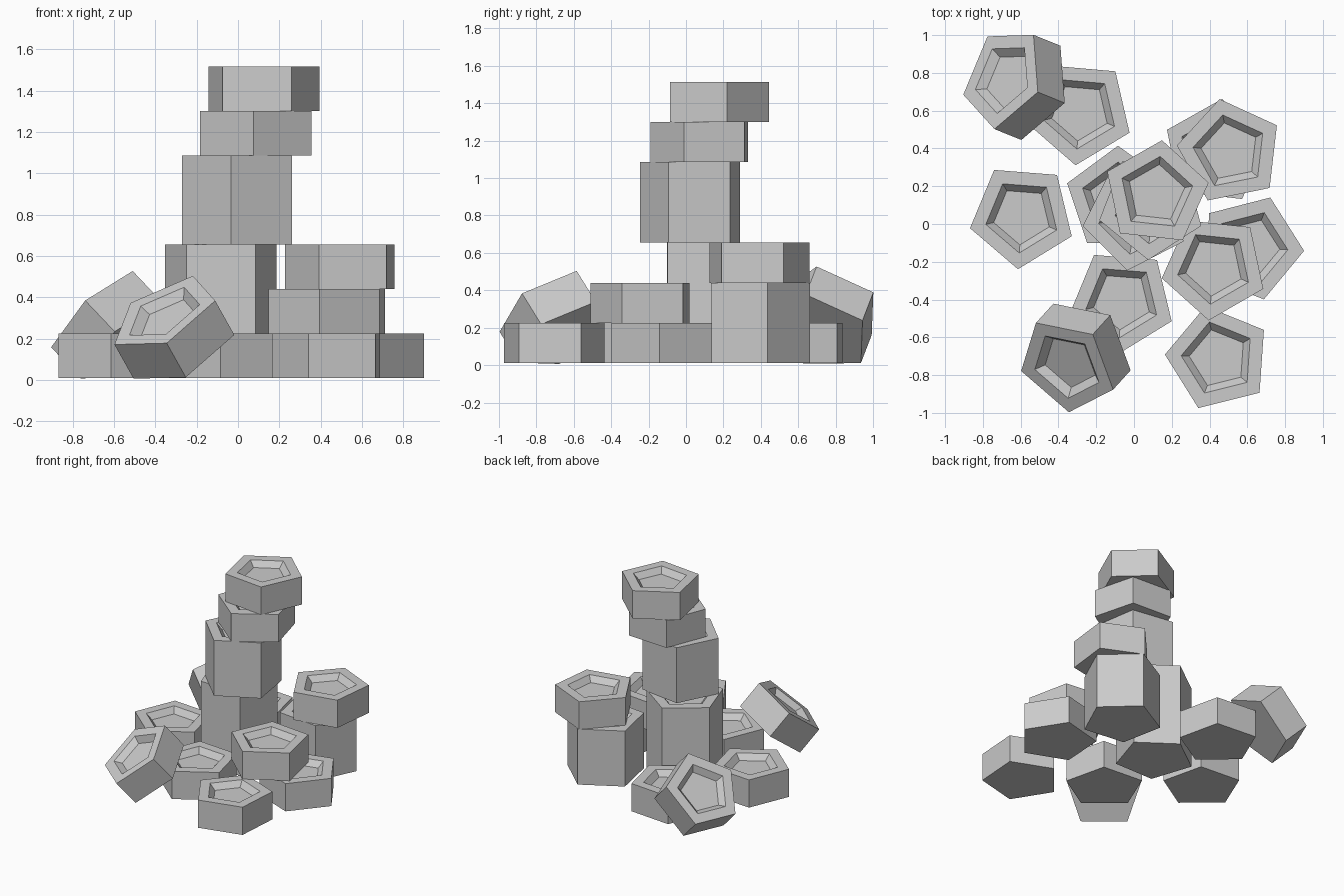
import bpy
import bmesh
import math
from mathutils import Vector, Matrix

cube = bpy.data.objects.get("Cube")
if cube:
    bpy.data.objects.remove(cube, do_unlink=True)

SIDES = 5
RADIUS = 0.284        # outer corner radius
RIM, FLOOR = 0.198, 0.155   # corner radii of the recess
DEPTH = 0.043         # depth of the recess
UNIT = 0.215          # height of one storey
BASE = 0.01           # height of the lowest storey

stone = bpy.data.materials.new("grey_stone")
stone.use_nodes = True
grey = (0.6, 0.6, 0.6, 1)
stone.diffuse_color = grey
stone.node_tree.nodes["Principled BSDF"].inputs["Base Color"].default_value = grey


def block(name, top, storeys, corner, normal=(0, 0, 1)):
    """Five-sided block hanging below its top centre, with a tapered recess."""
    bm = bmesh.new()

    def ring(radius, z):
        turns = [math.tau * i / SIDES for i in range(SIDES)]
        return [bm.verts.new((radius * math.cos(t), radius * math.sin(t), z)) for t in turns]

    # Rings run from the underside, up the wall, over the rim and into the recess
    rings = [ring(RADIUS, -storeys * UNIT), ring(RADIUS, 0), ring(RIM, 0), ring(FLOOR, -DEPTH)]
    for low, high in zip(rings, rings[1:]):
        for i in range(SIDES):
            j = (i + 1) % SIDES
            bm.faces.new((low[i], low[j], high[j], high[i]))
    bm.faces.new(rings[0][::-1])
    bm.faces.new(rings[-1])
    mesh = bpy.data.meshes.new(name)
    bm.to_mesh(mesh)
    bm.free()
    mesh.materials.append(stone)

    # Orient by the top's normal and the direction of one corner
    z = Vector(normal).normalized()
    x = Vector(corner)
    x = (x - z * x.dot(z)).normalized()
    y = z.cross(x)
    obj = bpy.data.objects.new(name, mesh)
    obj.matrix_world = Matrix.Translation(top) @ Matrix((x, y, z)).transposed().to_4x4()
    bpy.context.collection.objects.link(obj)


# Upright blocks: name, x, y, first storey, storeys, turn in degrees
upright = [
    ("left_ground_block", -0.592, 0.044, 0, 1, 49.5),
    ("back_ground_block", -0.285, 0.594, 0, 1, 49),
    ("front_ground_block", -0.063, -0.406, 0, 1, 49.5),
    ("front_corner_block", 0.447, -0.711, 0, 1, 32),
    ("side_ground_block", 0.617, -0.124, 0, 1, 68.4),
    ("side_upper_block", 0.425, -0.228, 1, 1, 48),
    ("back_column", 0.433, 0.38, 0, 2, 11.3),
    ("back_column_cap", 0.509, 0.383, 2, 1, 29.4),
    ("tower_base", -0.083, 0.13, 0, 3, 18.4),
    ("tower_middle", 0.0085, 0.035, 3, 2, 45.2),
    ("tower_upper", 0.091, 0.093, 5, 1, 50.8),
    ("tower_top", 0.117, 0.161, 6, 1, 11.7),
]
for name, x, y, first, storeys, turn in upright:
    a = math.radians(turn)
    top = (x, y, BASE + (first + storeys) * UNIT)
    block(name, top, storeys, (math.cos(a), math.sin(a), 0))

# Fallen blocks leaning on the ground ones
block("back_leaning_block", (-0.692, 0.776, 0.324), 1, (0.179, -0.076, 0.199), (-0.664, 0.269, 0.70))
block("front_leaning_block", (-0.358, -0.752, 0.322), 1, (0.136, 0.163, 0.178), (-0.43, -0.475, 0.768))
